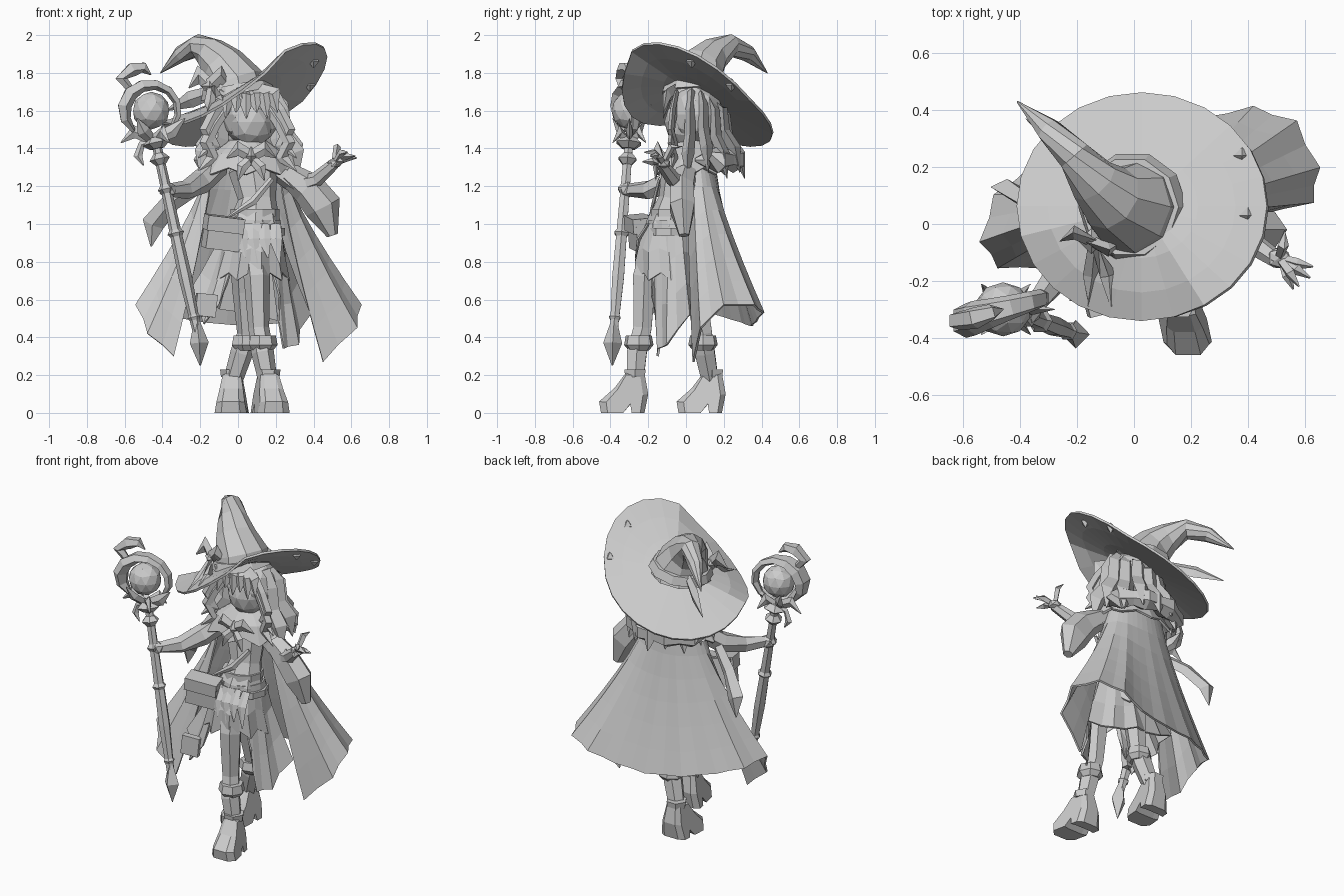
import bpy
import bmesh
import math
from mathutils import Vector

if "Cube" in bpy.data.objects:
    bpy.data.objects.remove(bpy.data.objects["Cube"])

grey = bpy.data.materials.new("plain grey")
grey.use_nodes = True
grey.diffuse_color = (.6, .6, .6, 1)
grey.node_tree.nodes["Principled BSDF"].inputs["Base Color"].default_value = grey.diffuse_color


def make(name, verts, faces, thick=0):
    """Flat-shaded mesh object, optionally thickened into cloth."""
    mesh = bpy.data.meshes.new(name)
    mesh.from_pydata([tuple(v) for v in verts], [], faces)
    bm = bmesh.new()
    bm.from_mesh(mesh)
    bmesh.ops.recalc_face_normals(bm, faces=bm.faces)
    bm.to_mesh(mesh)
    bm.free()
    mesh.materials.append(grey)
    obj = bpy.data.objects.new(name, mesh)
    bpy.context.collection.objects.link(obj)
    if thick:
        solid = obj.modifiers.new("cloth", 'SOLIDIFY')
        solid.thickness = thick
        solid.offset = 0
    return obj


def loft(name, rings, closed=True, cap=True, thick=0):
    """Skin a list of equal-length point rows."""
    n = len(rings[0])
    faces = []
    for r in range(len(rings) - 1):
        for i in range(n if closed else n - 1):
            j = (i + 1) % n
            faces.append((r * n + i, r * n + j, r * n + n + j, r * n + n + i))
    if cap and closed:
        last = (len(rings) - 1) * n
        faces += [tuple(range(n)), tuple(range(last, last + n))]
    return make(name, [p for ring in rings for p in ring], faces, thick)


def tube(name, path, radii, sides=6):
    """Sweep a polygon along a path; a radius may be a (wide, deep) pair."""
    path = [Vector(p) for p in path]
    rings = []
    for i, p in enumerate(path):
        t = (path[min(i + 1, len(path) - 1)] - path[max(i - 1, 0)]).normalized()
        ref = Vector((0, 1, 0)) if abs(t.y) < .9 else Vector((0, 0, 1))
        u = ref.cross(t).normalized()
        v = t.cross(u)
        a, b = radii[i] if isinstance(radii[i], tuple) else (radii[i], radii[i])
        angles = [math.tau * k / sides for k in range(sides)]
        rings.append([p + u * a * math.cos(w) + v * b * math.sin(w) for w in angles])
    return loft(name, rings)


def strand(name, path, width, flat=.5):
    """Tapered flat lock, ribbon or spike."""
    last = len(path) - 1
    sizes = [width * (.75 + .5 * i / last) if i < last else .003 for i in range(last + 1)]
    return tube(name, path, [(s, s * flat) for s in sizes], 4)


def gem(name, c, wide, tall):
    c = Vector(c)
    up = Vector((0, 0, tall))
    return tube(name, [c - up, c, c + up], [.002, wide, .002], 4)


def ball(name, centre, size, detail=2):
    bm = bmesh.new()
    bmesh.ops.create_icosphere(bm, subdivisions=detail, radius=1)
    verts = [Vector(centre) + Vector(a * b for a, b in zip(v.co, size)) for v in bm.verts]
    faces = [tuple(v.index for v in f.verts) for f in bm.faces]
    bm.free()
    return make(name, verts, faces)


def box(name, centre, size, turn):
    obj = make(name, [(x, y, z) for x in (-.5, .5) for y in (-.5, .5) for z in (-.5, .5)],
               [(0, 1, 3, 2), (4, 6, 7, 5), (0, 4, 5, 1), (2, 3, 7, 6), (0, 2, 6, 4), (1, 5, 7, 3)])
    obj.location, obj.scale, obj.rotation_euler = centre, size, turn


def drape(name, centre, radii, start, end, hem, rows, fold):
    """Flaring folded cloth hanging from an arc down to an uneven hem."""
    hem = [Vector(p) for p in hem]
    c = Vector(centre)
    dense = []
    for a, b in zip(hem, hem[1:]):
        mid = (a + b) / 2
        dense += [a, mid + Vector((c.x - mid.x, c.y - mid.y, 0)) * fold]
    dense.append(hem[-1])
    rings = []
    for r in range(rows + 1):
        t = r / rows
        ring = []
        for i, p in enumerate(dense):
            w = math.radians(start + (end - start) * i / (len(dense) - 1))
            top = c + Vector((radii[0] * math.cos(w), radii[1] * math.sin(w), 0))
            point = top.lerp(p, t ** 1.25)
            point.z = top.z + (p.z - top.z) * t
            ring.append(point)
        rings.append(ring)
    return loft(name, rings, closed=False, thick=.012)


def oval(cx, cy, z, rx, ry, n, zig=0):
    return [(cx + rx * math.cos(math.tau * i / n) * (1 - zig * (i % 2)),
             cy + ry * math.sin(math.tau * i / n) * (1 - zig * (i % 2)),
             z + zig * (i % 2) * .3) for i in range(n)]


# Hat: tilted brim that droops at the front and curls up at one side, crown, band, bow and studs
def brim_point(x, y, lift=0):
    dx, dy = x - .03, y - .06
    angle = math.atan2(dy, dx)
    droop, curl = angle + math.radians(112), angle + math.radians(15)
    bend = .35 * max(0, math.cos(1.5 * curl)) if abs(curl) < 1 else 0
    bend -= max(0, math.cos(1.6 * droop)) if abs(droop) < 1 else 0
    return (x, y, 1.66 + .38 * dx - .45 * dy + bend * (dx * dx + dy * dy) + lift)


loft("hat_brim", [[brim_point(x, y, .03 * (1 - f)) for x, y, z in oval(.03, .06, 0, .44 * f, .4 * f, 24)]
                  for f in (.1, .45, .75, 1)], cap=False, thick=.014)
tube("hat_crown", [(-.01, .06, 1.66), (-.02, .06, 1.75), (-.08, .09, 1.84), (-.14, .15, 1.9),
                   (-.21, .24, 1.945), (-.3, .33, 1.9), (-.41, .43, 1.8)],
     [.18, .16, .12, .09, .06, .045, .003], 9)
tube("hat_band", [(-.005, .06, 1.69), (-.015, .06, 1.74)], [.195, .175], 10)
strand("hat_back_ribbon", [(-.13, .16, 1.7), (-.25, .26, 1.66), (-.38, .37, 1.6)], .045)
gem("hat_bow_knot", (-.15, -.06, 1.73), .045, .045)
for side in (-1, 1):
    strand("hat_bow_loop", [(-.15, -.06, 1.73), (-.15 + .06 * side, -.06 - .03 * side, 1.79),
                            (-.15 + .11 * side, -.06, 1.72)], .05)
    strand("hat_bow_tail", [(-.14, -.08, 1.72), brim_point(-.12 + .03 * side, -.18, .02),
                            brim_point(-.12 + .04 * side, -.29, .01)], .03)
for x, y in ((.38, .24), (.4, .03)):
    gem("brim_stud", brim_point(x, y), .03, .035)

# Head and hair
ball("head", (.07, .01, 1.54), (.125, .125, .14))
ball("hair_cap", (.07, .05, 1.58), (.165, .15, .17))
for k in range(9):
    w = math.radians(-10 + 25 * k)
    c, s = math.cos(w), math.sin(w)
    path = [(.06 + r * c, .05 + r * s, z + .03 * (k % 2)) for r, z in
            ((.11, 1.7), (.16, 1.6), (.17, 1.46), (.23, 1.37), (.26, 1.24))]
    strand("back_hair", [(x, y, min(z, brim_point(x, y, -.03)[2])) for x, y, z in path], .06)
for k in range(6):
    x = -.06 + .05 * k
    strand("fringe", [(.06, -.03, 1.72), (x, -.1, 1.68), (x * 1.1, -.12, 1.56 + .03 * (k % 2))], .05)
for side in (-1, 1):
    for drop in (0, .07):
        strand("side_lock", [(.05 + side * dx, y, z - drop) for dx, y, z in
                             ((.1, -.05, 1.7), (.17, -.07, 1.6), (.22, -.08, 1.5),
                              (.18, -.06, 1.42), (.26, -.08, 1.35))], .034)

# Torso, shawl, lumpy hood roll and collar bow
tube("torso", [(.08, -.1, .9), (.09, -.09, 1), (.1, -.06, 1.13), (.08, -.03, 1.28), (.07, .02, 1.42)],
     [(.15, .12), (.14, .12), (.1, .085), (.13, .1), (.06, .06)], 8)
loft("shawl", [oval(.05, .04, 1.44, .09, .09, 16), oval(.05, .03, 1.37, .19, .14, 16),
               oval(.04, .03, 1.26, .26, .18, 16, .12)], cap=False, thick=.014)
arc = [math.radians(190 - 20 * k) for k in range(11)]
tube("hood_roll", [(.04 + .23 * math.cos(w), .08 + .18 * math.sin(w), 1.34) for w in arc],
     [.01] + [.05 + .02 * (k % 2) for k in range(9)] + [.01], 6)
gem("collar_jewel", (.07, -.14, 1.36), .04, .05)
for side in (-1, 1):
    strand("collar_bow", [(.07, -.14, 1.36), (.07 + side * .07, -.15, 1.4), (.07 + side * .13, -.12, 1.35)], .04)
    strand("collar_tail", [(.07, -.14, 1.35), (.07 + side * .05, -.16, 1.3), (.07 + side * .07, -.16, 1.23)], .03)

# Cape
drape("cape", (.04, .05, 1.32), (.19, .1), 205, -25,
      [(-.34, -.15, .3), (-.48, -.15, .42), (-.54, -.06, .57), (-.49, .1, .54), (-.36, .2, .51),
       (-.18, .3, .48), (.05, .35, .46), (.25, .37, .48), (.42, .41, .53), (.57, .36, .57),
       (.65, .2, .57), (.63, .08, .45), (.45, .04, .27)], 6, .02)

# Coat, pleated skirt and belts
drape("coat_tails", (.08, -.08, 1.02), (.14, .12), 250, -70,
      [(-.06, -.22, .68), (-.18, -.24, .47), (-.28, -.12, .6), (-.25, .04, .64), (-.1, .12, .55),
       (.1, .15, .52), (.25, .11, .48), (.38, .02, .52), (.32, -.1, .36), (.24, -.15, .34), (.22, -.18, .62)],
      3, .1)
loft("pleated_skirt", [oval(.08, -.09, 1, .13, .12, 20), oval(.07, -.09, .85, .17, .18, 20, .07),
                       oval(.06, -.08, .7, .21, .2, 20, .14)], cap=False, thick=.01)
for z, r in ((1.06, .13), (.96, .16)):
    tube("belt", [(.09, -.08, z - .02), (.09, -.08, z + .02)], [(r, r * .85), (r, r * .85)], 10)
for k in range(4):
    x = .02 + .06 * k
    strand("waist_strip", [(x, -.2, 1), (x, -.25, .92), (x + .02, -.27, .82 - .03 * (k % 2))], .035, .3)
box("satchel", (-.08, -.23, .95), (.19, .11, .17), (.1, .12, .25))
box("satchel_flap", (-.075, -.25, 1), (.2, .11, .08), (.1, .12, .25))
strand("satchel_strap", [(.18, -.14, 1.24), (.08, -.17, 1.12), (-.08, -.2, 1.02)], .02)
box("hip_pouch", (-.17, -.24, .57), (.11, .04, .12), (0, .1, .2))

# Legs and heeled boots
tube("front_leg", [(.08, -.14, .95), (.1, -.22, .72), (.11, -.23, .45), (.13, -.26, .32), (.16, -.27, .16)],
     [.08, .07, .055, .06, .05])
tube("rear_leg", [(.03, -.02, .9), (.04, .05, .65), (.05, .09, .42), (.02, .1, .32), (-.03, .13, .16)],
     [.08, .07, .055, .06, .05])
profile = [(-.18, 0), (-.19, .06), (-.11, .13), (-.05, .21), (.05, .21), (.07, .1), (.05, 0),
           (-.01, 0), (-.02, .05), (-.07, 0)]
for name, ax, ay, lean, cx, cy in (("front_boot", .16, -.27, -.16, .13, -.25),
                                   ("rear_boot", -.03, .14, .05, .04, .09)):
    rings = [[(ax + h * (1 - z * 2) + lean * y, ay - .04 + (y + .04) * f, z * (.8 + .2 * f)) for y, z in profile]
             for h, f in ((-.085, .75), (-.05, 1), (.05, 1), (.085, .75))]
    loft(name, rings)
    tube(name + "_cuff", [(cx, cy, .33), (cx, cy, .36), (cx, cy, .41)], [.055, .08, .07], 7)
    tube(name + "_strap", [(ax, ay, .19), (ax, ay, .23)], [.06, .065], 6)

# Right arm, trailing sleeve and hand
tube("right_sleeve", [(-.1, .02, 1.31), (-.2, -.08, 1.22), (-.28, -.2, 1.18), (-.36, -.3, 1.18)],
     [.06, .065, .05, .035])
strand("right_sleeve_tail", [(-.2, -.04, 1.21), (-.35, .06, 1.12), (-.45, .13, 1), (-.46, .14, .88)], .055)
ball("right_hand", (-.37, -.31, 1.18), (.05, .045, .045), 1)

# Left arm, hanging sleeve and open hand
tube("left_arm", [(.18, .01, 1.31), (.33, -.01, 1.2), (.42, -.07, 1.24), (.51, -.13, 1.32)], [.06, .06, .04, .03])
tube("left_sleeve", [(.26, 0, 1.27), (.37, -.02, 1.19), (.45, -.02, 1.09), (.5, -.01, .94)],
     [.06, (.09, .07), (.1, .075), (.03, .03)])
ball("left_palm", (.51, -.12, 1.32), (.045, .04, .03), 1)
for x, y, z in ((.53, -.02, 1.41), (.63, -.15, 1.35), (.62, -.19, 1.36), (.58, -.22, 1.38), (.56, -.23, 1.33)):
    strand("left_finger", [(.51, -.12, 1.32), ((x + .52) / 2, (y - .13) / 2, z), (x, y, z)], .02, 1)

# Staff: shaft, spear tip, collars, orb and crescent head
foot, top = Vector((-.21, -.385, .4)), Vector((-.44, -.3, 1.46))
tube("staff_shaft", [foot, foot.lerp(top, .3), foot.lerp(top, .5), top], [.022, .036, .032, .024])
tube("staff_spear_tip", [(-.2, -.39, .25), (-.205, -.388, .37), (-.22, -.38, .5)], [.003, .05, .012], 4)
for t, r in ((.1, .035), (.52, .045), (.74, .045), (.89, .055), (.97, .075)):
    p, d = foot.lerp(top, t), (top - foot) * .028
    tube("staff_collar", [p - d, p, p + d], [r * .5, r, r * .5])
orb = Vector((-.46, -.3, 1.6))
ball("staff_orb", orb, (.1, .095, .1))
arc = [math.radians(-130 - 30 * k) for k in range(11)]
tube("staff_crescent", [orb + Vector((.145 * math.cos(w), .04 * math.cos(w), .14 * math.sin(w))) for w in arc],
     [(r, r * 1.6) for r in (.012, .03, .04, .04, .034, .028, .024, .022, .02, .014, .003)], 5)
tube("staff_hook", [(-.56, -.33, 1.7), (-.62, -.34, 1.77), (-.56, -.33, 1.82), (-.5, -.31, 1.83), (-.46, -.3, 1.79)],
     [.02, .035, .04, .03, .003], 5)
for k in range(6):
    w = math.tau * k / 6
    c, s = math.cos(w), math.sin(w)
    strand("staff_leaf", [(-.45 + r * c, -.3 + r * s * .6, z) for r, z in
                          ((.02, 1.45), (.1, 1.49), (.17, 1.56 - .13 * (k % 2)))], .036)
strand("staff_lower_hook", [(-.44, -.3, 1.44), (-.51, -.3, 1.42), (-.53, -.3, 1.36), (-.5, -.3, 1.31)], .022)
